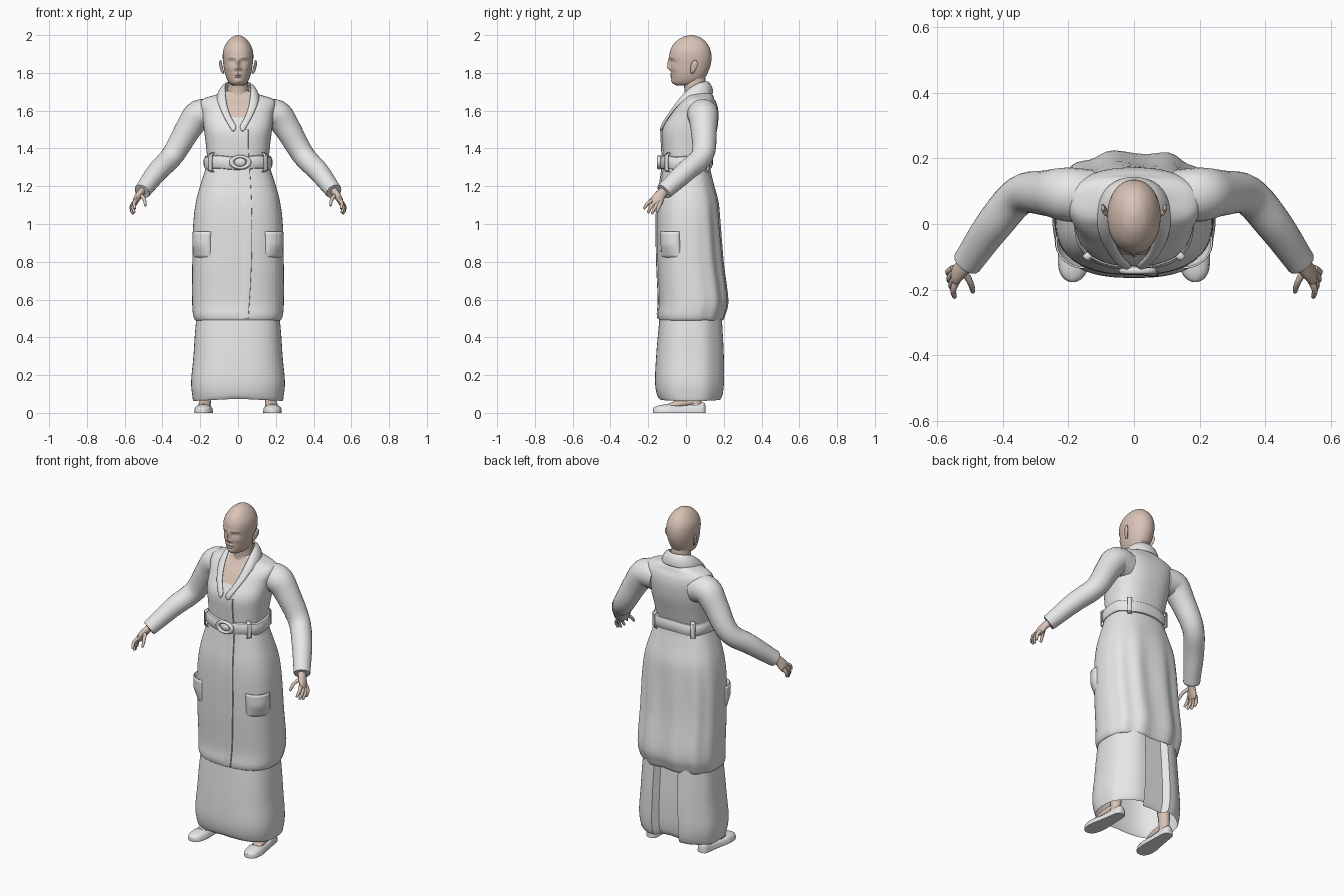
import bpy, bmesh, math
from mathutils import Vector as V

if "Cube" in bpy.data.objects:
    bpy.data.objects.remove(bpy.data.objects["Cube"])


def material(name, col):
    m = bpy.data.materials.new(name)
    m.diffuse_color = (*col, 1)
    m.use_nodes = True
    m.node_tree.nodes["Principled BSDF"].inputs["Base Color"].default_value = m.diffuse_color
    return m


CLOTH = material("light_cloth", (0.8, 0.8, 0.8))
SKIN = material("skin", (0.70, 0.55, 0.47))


def make(name, verts, faces, mat):
    me = bpy.data.meshes.new(name)
    me.from_pydata([tuple(v) for v in verts], [], faces)
    bm = bmesh.new()
    bm.from_mesh(me)
    bmesh.ops.recalc_face_normals(bm, faces=bm.faces)
    bm.to_mesh(me)
    bm.free()
    me.materials.append(mat)
    ob = bpy.data.objects.new(name, me)
    bpy.context.collection.objects.link(ob)
    return ob


def loft(name, rings, mat, closed=True, caps=(True, True)):
    n = len(rings[0])
    faces = []
    for i in range(len(rings) - 1):
        for j in range(n if closed else n - 1):
            k = (j + 1) % n
            faces.append((i * n + j, i * n + k, (i + 1) * n + k, (i + 1) * n + j))
    if closed and caps[0]:
        faces.append(tuple(range(n)))
    if closed and caps[1]:
        faces.append(tuple(range((len(rings) - 1) * n, len(rings) * n)))
    return make(name, [p for r in rings for p in r], faces, mat)


def spline(rows, k):
    """Smooth curve through rows of any width."""
    out = []
    for i in range(len(rows) - 1):
        a, b, c, d = (rows[max(0, min(len(rows) - 1, i + s))] for s in (-1, 0, 1, 2))
        for s in range(k):
            t = s / k
            out.append([q + 0.5 * t * (r - p + t * (2 * p - 5 * q + 4 * r - u + t * (3 * (q - r) + u - p)))
                        for p, q, r, u in zip(a, b, c, d)])
    return out + [list(rows[-1])]


def oval(row, th, n, off=0):
    z, w, yf, yb = row
    c, s = math.cos(th), math.sin(th)
    x = (w + off) * math.copysign(abs(c) ** (2 / n), c)
    y = (yf + yb) / 2 + ((yb - yf) / 2 + off) * math.copysign(abs(s) ** (2 / n), s)
    return V((x, y, z))


def tube(name, rows, side, mat, seg=14, k=4):
    """Rows are x, y, z, half width along side, half thickness."""
    rows, rings = spline(rows, k), []
    for i, r in enumerate(rows):
        a, b = rows[max(i - 1, 0)], rows[min(i + 1, len(rows) - 1)]
        d = (V(b[:3]) - V(a[:3])).normalized()
        u = (V(side) - d * V(side).dot(d)).normalized()
        v = d.cross(u)
        rings.append([V(r[:3]) + u * r[3] * math.cos(t) + v * r[4] * math.sin(t)
                      for t in (2 * math.pi * j / seg for j in range(seg))])
    return loft(name, rings, mat)


def mirror(ob):
    ob.modifiers.new("mirror", 'MIRROR')
    return ob


def thicken(ob, t, sub=0):
    m = ob.modifiers.new("thick", 'SOLIDIFY')
    m.thickness, m.offset = t, 0
    if sub:
        ob.modifiers.new("round", 'SUBSURF').levels = sub
        ob.modifiers["round"].render_levels = sub
    return ob


def ball(name, loc, size, mat):
    rings = [[V((loc[0] + size[0] * math.sin(a) * math.cos(t), loc[1] + size[1] * math.sin(a) * math.sin(t),
                 loc[2] + size[2] * math.cos(a))) for t in (2 * math.pi * j / 20 for j in range(20))]
             for a in (0.05 + (math.pi - 0.1) * i / 12 for i in range(13))]
    return loft(name, rings, mat)


# Coat body: height, half width, front, back
COAT = spline([(.56, .205, -.12, .165), (.505, .212, -.13, .18), (.49, .225, -.14, .19), (.52, .238, -.148, .205),
               (.6, .243, -.143, .22), (.8, .242, -.152, .195), (1, .237, -.155, .18), (1.12, .222, -.15, .17),
               (1.22, .195, -.135, .145), (1.32, .165, -.122, .125), (1.4, .168, -.125, .14), (1.5, .18, -.125, .165),
               (1.58, .19, -.08, .172), (1.63, .2, -.045, .165), (1.662, .185, -.015, .15), (1.685, .115, 0, .14),
               (1.705, .065, .005, .12)], 5)
N = 2.5
ANG = [2 * math.pi * j / 72 for j in range(72)]


def at(z):
    for a, b in reversed(list(zip(COAT, COAT[1:]))):
        if a[0] <= z <= b[0]:
            t = (z - a[0]) / (b[0] - a[0])
            return [p + (q - p) * t for p, q in zip(a, b)]


def surf(x, z, off):
    _, w, yf, yb = at(z)
    e = max(0, 1 - abs(x / w) ** N) ** (1 / N)
    return V((x, (yf + yb) / 2 - ((yb - yf) / 2 + off) * e, z))


def fold(th, z):
    soft = max(0, min(1, (1.25 - z) * 3))
    return 0.007 * soft * max(0, math.sin(th)) * math.sin(11 * th + 1.5 * z)


loft("coat", [[oval(r, t, N, fold(t, r[0])) for t in ANG] for r in COAT], CLOTH, caps=(False, True))

# Coat front overlap, with its free edge on one side
placket = []
for i in range(41):
    z = 0.5 + 1.0 * i / 40
    edge = 0.055 + 0.02 * math.sin(math.pi * min(1, i / 36))
    placket.append([surf(edge - d, z, o) for d, o in ((0, .001), (.001, .008), (.02, .008), (.05, .001))])
loft("coat_overlap", placket, CLOTH, closed=False)

# Pockets at the hips
rows = []
for i in range(9):
    z = 0.82 + 0.14 * i / 8
    rows.append([oval(at(z), math.radians(-58 + 46 * j / 10), N,
                      -.004 + .02 * math.sin(math.pi * j / 10) ** .6 * min(1, i / 4)) for j in range(11)])
mirror(thicken(loft("pocket", rows, CLOTH, closed=False), .006))

# Belt, loops and buckle
loft("belt", [[oval(at(1.325), t, N, o) + V((0, 0, dz + .004 * math.sin(5 * t))) for t in ANG]
              for dz, o in ((-.036, -.002), (-.032, .01), (-.015, .017), (.015, .017), (.032, .01), (.036, -.002))],
     CLOTH, caps=(False, False))
for name, deg in (("front_belt_loop", -42), ("back_belt_loop", 50)):
    rows = [[oval(at(1.325), math.radians(deg + 5 * j), N, o) + V((0, 0, dz)) for j in (-1, 0, 1)]
            for dz, o in ((-.05, .004), (-.04, .022), (.04, .022), (.05, .004))]
    mirror(thicken(loft(name, rows, CLOTH, closed=False), .006))
bpy.ops.mesh.primitive_torus_add(major_radius=.04, minor_radius=.011, major_segments=28, minor_segments=10,
                                 location=(.012, -.142, 1.327), rotation=(math.pi / 2, 0, 0))
buckle = bpy.context.object
buckle.name, buckle.scale = "buckle", (1.15, .75, 1)
buckle.data.materials.append(CLOTH)
ball("belt_knot", (.012, -.138, 1.327), (.03, .014, .024), CLOTH)

# Collar and lapels: inner edge then outer edge, from back centre to tip
col = [(0, .115, 1.755, 0, .15, 1.69), (.05, .1, 1.755, .085, .122, 1.68), (.068, .05, 1.745, .115, .05, 1.672),
       (.066, 0, 1.70, .11, -.028, 1.648), (.058, 0, 1.62, .088, 0, 1.59), (.034, 0, 1.555, .058, 0, 1.535),
       (.002, 0, 1.515, .026, 0, 1.478)]
rows = []
for i, c in enumerate(col):
    a, b = V(c[:3]), V(c[3:])
    if i > 3:
        a, b = surf(a.x, a.z, .008), surf(b.x, b.z, .01)
    mid = (a + b) / 2 + (V((a.x, a.y - .05, 0)).normalized() * .008 + V((0, 0, .01)) if i < 4 else V((0, -.006, 0)))
    rows.append([a, mid, b])
collar = mirror(loft("collar", rows, CLOTH, closed=False))
thicken(collar, .014, 2)

# Bare chest in the neckline
chest = []
for i in range(13):
    z = 1.565 + .135 * i / 12
    w = min(.06, .036 + .4 * (z - 1.565))
    chest.append([surf(w * (j / 5 - 1), z, .004) for j in range(11)])
loft("chest", chest, SKIN, closed=False)

# Sleeves
mirror(tube("sleeve", [(.13, .085, 1.575, .08, .08), (.205, .09, 1.577, .082, .08), (.262, .094, 1.505, .07, .07),
                       (.345, .088, 1.365, .06, .06), (.425, 0, 1.28, .056, .055), (.49, -.092, 1.195, .048, .046),
                       (.508, -.118, 1.172, .045, .042), (.503, -.111, 1.178, .034, .032)], (0, 1, .3), CLOTH, 24, 5))

# Hands
mirror(tube("palm", [(.495, -.1, 1.19, .024, .02), (.522, -.135, 1.155, .028, .019), (.54, -.152, 1.125, .034, .016),
                     (.547, -.16, 1.103, .028, .01)], (0, -1, .35), SKIN))
for name, k, m, t in (("index_finger", (.538, -.172, 1.128), (.55, -.2, 1.112), (.546, -.221, 1.083)),
                      ("middle_finger", (.544, -.161, 1.118), (.556, -.185, 1.093), (.55, -.2, 1.062)),
                      ("ring_finger", (.548, -.147, 1.112), (.562, -.165, 1.085), (.557, -.178, 1.056)),
                      ("little_finger", (.55, -.135, 1.115), (.565, -.145, 1.09), (.562, -.154, 1.064)),
                      ("thumb", (.518, -.142, 1.155), (.497, -.18, 1.132), (.49, -.205, 1.1))):
    tip = tuple(V(t) + (V(t) - V(m)).normalized() * .004)
    mirror(tube(name, [(*k, .011, .011), (*m, .0095, .0095), (*t, .007, .007), (*tip, .002, .002)],
                (1, 0, .2), SKIN, 10, 3))

# Head: rounded rows with raised and sunken facial features
HEAD = spline([(1.732, .022, -.045, .045), (1.742, .042, -.066, .068), (1.765, .058, -.074, .095),
                (1.8, .07, -.079, .115), (1.84, .077, -.083, .13), (1.88, .081, -.088, .135),
                (1.92, .078, -.083, .13), (1.955, .063, -.064, .113), (1.982, .041, -.032, .085),
                (1.995, .02, -.002, .055), (2, .003, .024, .032)], 7)
FEATURES = [(0, 1.85, .009, .025, .013), (0, 1.827, .012, .011, .014), (.014, 1.822, .007, .007, .006),
            (.033, 1.86, .017, .010, -.013), (.033, 1.859, .010, .006, .008), (.032, 1.882, .02, .006, .004),
            (0, 1.792, .018, .005, .009), (0, 1.779, .016, .005, .008), (0, 1.785, .022, .0025, -.004),
            (0, 1.757, .02, .011, .007), (.045, 1.825, .016, .014, .004)]


def face_point(r, th):
    p = oval(r, th, 2.1)
    if math.sin(th) < 0:
        p.y -= sum(a * math.exp(-((abs(p.x) - x) / sx) ** 2 - ((p.z - z) / sz) ** 2) for x, z, sx, sz, a in FEATURES)
    return p


# Extra points are packed toward the face
head_angles = [-math.pi / 2 + t + .45 * math.sin(-t) for t in (2 * math.pi * j / 96 for j in range(96))]
loft("head", [[face_point(r, t) for t in head_angles] for r in HEAD], SKIN)
mirror(tube("ear", [(.076, .03, 1.797, .006, .004), (.083, .034, 1.81, .012, .007), (.09, .042, 1.835, .018, .007),
                    (.094, .046, 1.855, .015, .006), (.09, .042, 1.866, .004, .003)], (.25, 1, 0), SKIN))
loft("neck", [[oval(r, t, 2) for t in ANG[::3]] for r in
              spline([(1.6, .075, -.03, .12), (1.68, .062, -.008, .115), (1.74, .053, -.012, .105),
                      (1.8, .052, -.02, .1)], 4)], SKIN)

# Long underskirt with a vent at the centre back
SKIRT = spline([(.075, .236, -.14, .185), (.1, .243, -.155, .198), (.17, .248, -.164, .205), (.3, .236, -.158, .204),
                (.42, .228, -.148, .198), (.56, .215, -.135, .19)], 4)


def skirt_point(r, th):
    p = oval(r, th, 2.6, .004 * math.sin(7 * th) * max(0, math.sin(th)))
    if abs(th - math.pi / 2) < math.radians(11):
        p.y -= .035
    if r[0] < .09:
        p.z -= .012 * abs(p.x) / .24
    return p


loft("underskirt", [[skirt_point(r, t) for t in ANG] for r in SKIRT], CLOTH, caps=(False, False))

# Shoes, feet and ankles
SHOE = spline([(.103, .012, .04, .17), (.09, .028, .056, .17), (.04, .035, .05, .172), (-.03, .042, .042, .177),
               (-.09, .048, .046, .182), (-.14, .042, .04, .185), (-.165, .028, .032, .186), (-.176, .01, .024, .186)], 4)
rings = []
for y, w, h, x in SHOE:
    ring = [V((x + w * math.cos(t), y, .012 + (h - .012) * max(0, math.sin(t)) ** .8)) for t in
            (math.pi * j / 12 for j in range(13))]
    rings.append(ring + [V((x - w * 1.03, y, .009)), V((x - w, y, 0)), V((x + w, y, 0)), V((x + w * 1.03, y, .009))])
mirror(loft("shoe", rings, CLOTH))
mirror(tube("foot", [(.182, -.095, .036, .026, .012), (.178, -.05, .045, .032, .02), (.174, .0, .056, .032, .026),
                     (.172, .04, .06, .028, .022)], (1, 0, 0), SKIN))
mirror(tube("ankle", [(.172, .05, .03, .028, .033), (.172, .05, .08, .028, .033), (.168, .05, .16, .034, .038),
                      (.15, .05, .3, .045, .05)], (1, 0, 0), SKIN))

# Smooth shading that keeps real edges
for ob in bpy.context.scene.objects:
    ob.select_set(True)
    bpy.context.view_layer.objects.active = ob
bpy.ops.object.shade_smooth_by_angle(angle=math.radians(45))
